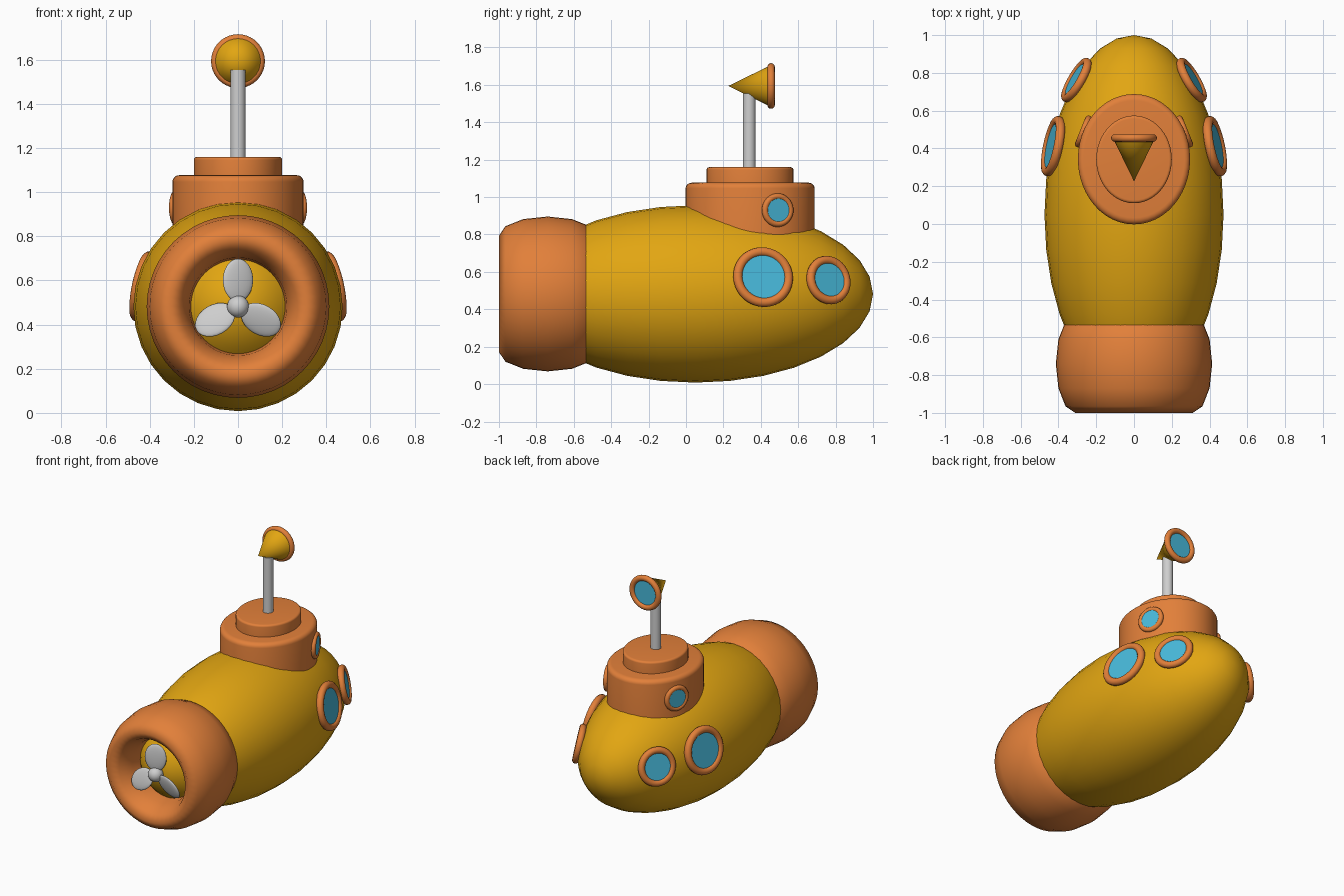
import bpy, bmesh, math
from mathutils import Vector, Matrix

if "Cube" in bpy.data.objects:
    bpy.data.objects.remove(bpy.data.objects["Cube"])


def material(name, rgb):
    m = bpy.data.materials.new(name)
    m.diffuse_color = (*rgb, 1)
    m.use_nodes = True
    m.node_tree.nodes["Principled BSDF"].inputs["Base Color"].default_value = m.diffuse_color
    return m


YELLOW = material("yellow paint", (0.76, 0.38, 0.006))
ORANGE = material("orange paint", (0.76, 0.215, 0.042))
GLASS = material("blue glass", (0.065, 0.49, 0.71))
GREY = material("light grey metal", (0.62, 0.62, 0.62))
AXIS_Z = 0.482  # height of the hull's long axis
HULL_R, HULL_L, HULL_Y = 0.474, 0.95, 0.05


def finish(name, bm, mat, matrix=Matrix(), angle=40):
    bmesh.ops.transform(bm, matrix=matrix, verts=bm.verts)
    bmesh.ops.recalc_face_normals(bm, faces=bm.faces)
    mesh = bpy.data.meshes.new(name)
    bm.to_mesh(mesh)
    bm.free()
    mesh.materials.append(mat)
    ob = bpy.data.objects.new(name, mesh)
    bpy.context.collection.objects.link(ob)
    bpy.ops.object.select_all(action='DESELECT')
    ob.select_set(True)
    bpy.context.view_layer.objects.active = ob
    bpy.ops.object.shade_smooth_by_angle(angle=math.radians(angle))
    return ob


def lathe(name, profile, mat, matrix=Matrix(), closed=False, steps=48, angle=40):
    """Spin (radius, height) points around the local z axis."""
    bm = bmesh.new()
    vs = [bm.verts.new((r, 0, h)) for r, h in profile]
    es = [bm.edges.new(p) for p in zip(vs, vs[1:] + vs[:1] if closed else vs[1:])]
    bmesh.ops.spin(bm, geom=vs + es, axis=(0, 0, 1), cent=(0, 0, 0),
                   angle=2 * math.pi, steps=steps, use_duplicate=False)
    bmesh.ops.remove_doubles(bm, verts=bm.verts, dist=1e-5)
    return finish(name, bm, mat, matrix, angle)


def ring(name, major, minor, mat, matrix, stretch=1, sides=12, steps=40):
    pts = [(major + minor * math.cos(a), stretch * minor * math.sin(a))
           for a in (2 * math.pi * i / sides for i in range(sides))]
    return lathe(name, pts, mat, matrix, True, steps, 80)


def ball(name, mat, matrix, u=32, v=16):
    bm = bmesh.new()
    bmesh.ops.create_uvsphere(bm, u_segments=u, v_segments=v, radius=1)
    return finish(name, bm, mat, matrix, 80)


def facing(pos, normal):
    """Matrix that puts local z along the normal."""
    return Matrix.Translation(pos) @ Vector(normal).to_track_quat('Z', 'Y').to_matrix().to_4x4()


def stretch(x, y, z):
    return Matrix.Diagonal((x, y, z, 1))


# Hull
along_y = Matrix.Rotation(-math.pi / 2, 4, 'X')
ball("hull", YELLOW, Matrix.Translation((0, HULL_Y, AXIS_Z)) @ along_y
     @ stretch(HULL_R, HULL_R, HULL_L))

# Propeller shroud
ring("propeller_shroud", 0.311, 0.103, ORANGE,
     Matrix.Translation((0, -0.74, AXIS_Z)) @ along_y, stretch=0.26 / 0.103, steps=48)

# Propeller
prop = Matrix.Translation((0, -0.925, AXIS_Z))
ball("propeller_hub", GREY, prop @ stretch(0.05, 0.05, 0.05), 24, 12)
for i in range(3):
    blade = (prop @ Matrix.Rotation(i * 2 * math.pi / 3, 4, 'Y')
             @ Matrix.Translation((0, 0, 0.12)) @ Matrix.Rotation(math.radians(20), 4, 'Z'))
    ball(f"propeller_blade_{i + 1}", GREY, blade @ stretch(0.073, 0.016, 0.097), 24, 12)


# Tower and hatch: oval drums with rounded top edges
def drum(name, rx, ry, bottom, top, bevel, y):
    arc = [(rx - bevel + bevel * math.cos(a), top - bevel + bevel * math.sin(a))
           for a in (math.pi / 2 * k / 5 for k in range(6))]
    lathe(name, [(0, bottom), (rx, bottom)] + arc + [(0, top)], ORANGE,
          Matrix.Translation((0, y, 0)) @ stretch(1, ry / rx, 1))


TX, TY, TC = 0.297, 0.345, 0.343
drum("conning_tower", TX, TY, 0.7, 1.077, 0.03, TC)
drum("tower_hatch", 0.2, 0.232, 1.06, 1.16, 0.014, 0.342)

# Periscope
lathe("periscope_mast", [(0, 1.1), (0.034, 1.1), (0.034, 1.553), (0, 1.553)], GREY,
      Matrix.Translation((0, 0.338, 0)), steps=24)
head = Matrix.Translation((0, 0, 1.594)) @ along_y
lathe("periscope_cone", [(0, 0.226), (0.108, 0.447), (0, 0.447)], YELLOW, head, steps=32)
ring("periscope_rim", 0.102, 0.02, ORANGE, head @ Matrix.Translation((0, 0, 0.455)))
lathe("periscope_lens", [(0, 0.452), (0.1, 0.452), (0.1, 0.46), (0, 0.46)], GLASS, head)


# Portholes on both sides, seated along the surface normal
def porthole(name, pos, normal, major, minor):
    for side, s in (("right", 1), ("left", -1)):
        m = facing((s * pos[0], *pos[1:]), (s * normal[0], *normal[1:]))
        ring(f"{name}_rim_{side}", major, minor, ORANGE, m)
        lathe(f"{name}_glass_{side}", [(0, 0.004), (major, 0.004), (major, 0.012), (0, 0.012)],
              GLASS, m)


for name, y, z, major, minor in (("large_porthole", 0.412, 0.572, 0.138, 0.025),
                                 ("bow_porthole", 0.762, 0.556, 0.109, 0.023)):
    dy, dz = y - HULL_Y, z - AXIS_Z
    x = math.sqrt(HULL_R ** 2 * (1 - (dy / HULL_L) ** 2) - dz ** 2)
    porthole(name, (x, y, z), (x / HULL_R ** 2, dy / HULL_L ** 2, dz / HULL_R ** 2), major, minor)

dy = 0.49 - TC
x = TX * math.sqrt(1 - (dy / TY) ** 2)
porthole("tower_porthole", (x, 0.49, 0.93), (x / TX ** 2, dy / TY ** 2, 0), 0.073, 0.017)
